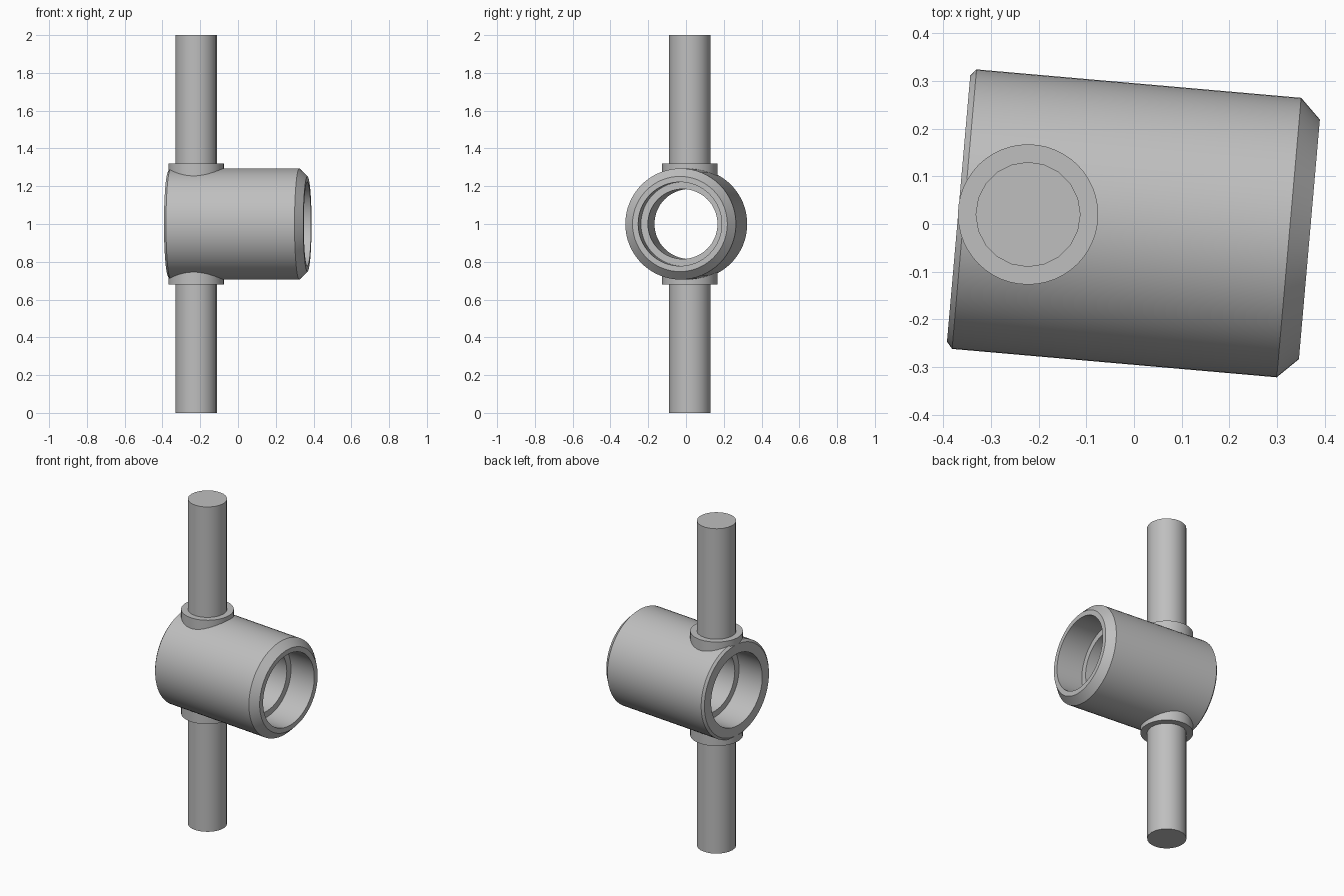
import bpy, bmesh
from math import radians, pi
from mathutils import Matrix, Vector

cube = bpy.data.objects.get("Cube")
if cube:
    bpy.data.objects.remove(cube, do_unlink=True)

grey = bpy.data.materials.new("plain grey")
grey.use_nodes = True
colour = (0.52, 0.52, 0.52, 1)
grey.diffuse_color = colour
grey.node_tree.nodes["Principled BSDF"].inputs["Base Color"].default_value = colour


def finish(name, bm):
    """Turn a bmesh into a smooth-shaded object with crisp edges."""
    bmesh.ops.recalc_face_normals(bm, faces=bm.faces)
    mesh = bpy.data.meshes.new(name)
    bm.to_mesh(mesh)
    bm.free()
    mesh.materials.append(grey)
    obj = bpy.data.objects.new(name, mesh)
    bpy.context.collection.objects.link(obj)
    bpy.ops.object.select_all(action='DESELECT')
    obj.select_set(True)
    bpy.context.view_layer.objects.active = obj
    bpy.ops.object.shade_smooth_by_angle(angle=radians(29))
    return obj


def cylinder(name, radius, z0, z1, sides):
    bm = bmesh.new()
    bmesh.ops.create_cone(bm, cap_ends=True, segments=sides, radius1=radius,
                          radius2=radius, depth=z1 - z0)
    obj = finish(name, bm)
    obj.location = (-0.222, 0.02, (z0 + z1) / 2)
    return obj


# Hollow barrel: closed (length, radius) profile spun about its axis
profile = [(-0.369, 0.28), (-0.357, 0.294), (0.326, 0.294), (0.369, 0.252),
           (0.369, 0.222), (0.2, 0.222), (0.2, 0.185),
           (-0.2, 0.185), (-0.2, 0.222), (-0.369, 0.222)]
bm = bmesh.new()
ring = [bm.verts.new((x, 0, r)) for x, r in profile]
edges = [bm.edges.new((a, b)) for a, b in zip(ring, ring[1:] + ring[:1])]
bmesh.ops.spin(bm, geom=ring + edges, cent=(0, 0, 0), axis=(1, 0, 0),
               angle=2 * pi, steps=64, use_duplicate=False)
bmesh.ops.remove_doubles(bm, verts=bm.verts, dist=0.0005)
barrel = finish("barrel", bm)
barrel.rotation_euler.z = radians(-5)
barrel.location.z = 1

# Rods and their collars, seated in the barrel wall above and below
cylinder("upper_rod", 0.11, 1.24, 2, 20)
cylinder("lower_rod", 0.11, 0, 0.76, 20)
cylinder("upper_collar", 0.147, 1.24, 1.32, 48)
cylinder("lower_collar", 0.147, 0.68, 0.76, 48)
